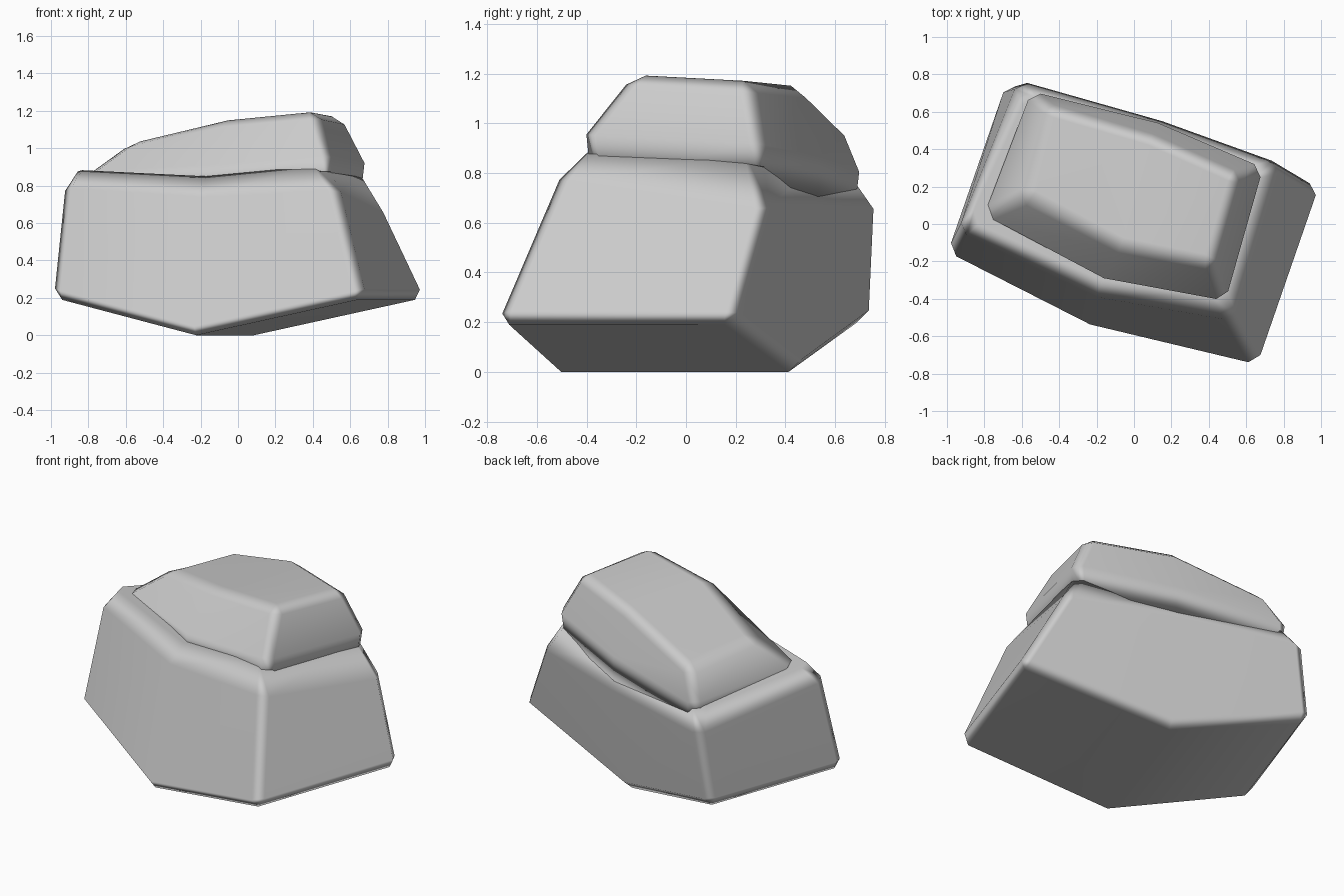
import bpy, bmesh, math

cube = bpy.data.objects.get("Cube")
if cube:
    bpy.data.objects.remove(cube, do_unlink=True)

stone = bpy.data.materials.new("pale_grey_stone")
stone.use_nodes = True
stone.diffuse_color = (0.6, 0.6, 0.6, 1)
stone.node_tree.nodes["Principled BSDF"].inputs["Base Color"].default_value = (0.6, 0.6, 0.6, 1)

MIDDLE = (1, 4)   # columns on the long sides, left unbevelled


def make_rock(name, rings, rim, width):
    """Stack six-point rings, cap them with two quads, then chamfer corners and one rim."""
    bm = bmesh.new()
    rows = [[bm.verts.new(p) for p in ring] for ring in rings]
    for low, high in zip(rows, rows[1:]):
        for i in range(6):
            j = (i + 1) % 6
            bm.faces.new((low[i], low[j], high[j], high[i]))
    for row in (rows[0], rows[-1]):
        a, b, c, d, e, f = row
        bm.faces.new((a, b, e, f))
        bm.faces.new((b, c, d, e))
    bmesh.ops.recalc_face_normals(bm, faces=bm.faces)
    edges = [bm.edges.get((lo[i], hi[i])) for lo, hi in zip(rows, rows[1:])
             for i in range(6) if i not in MIDDLE]
    edges += [bm.edges.get((rows[rim][i], rows[rim][(i + 1) % 6])) for i in range(6)]
    bmesh.ops.bevel(bm, geom=edges, offset=width, segments=1, affect='EDGES',
                    profile=0.5, clamp_overlap=True)
    mesh = bpy.data.meshes.new(name)
    bm.to_mesh(mesh)
    bm.free()
    mesh.materials.append(stone)
    ob = bpy.data.objects.new(name, mesh)
    bpy.context.collection.objects.link(ob)
    for o in bpy.context.selected_objects:
        o.select_set(False)
    ob.select_set(True)
    bpy.context.view_layer.objects.active = ob
    bpy.ops.object.shade_smooth()
    # Flat-looking faces with soft chamfers
    ob.modifiers.new("soft_chamfers", 'WEIGHTED_NORMAL').weight = 80
    return ob


# Wide base with a keel-shaped underside and a sloping shoulder
make_rock("lower_rock", [
    [(-1.0, -.16, .2), (-.24, -.55, 0), (.67, -.77, .2),
     (1.01, .19, .2), (.1, .46, 0), (-.69, .75, .21)],
    [(-.94, -.04, .79), (-.2, -.39, .74), (.53, -.52, .78),
     (.79, .32, .66), (.15, .55, .66), (-.62, .77, .66)],
    [(-.88, .02, .885), (-.17, -.3, .85), (.46, -.38, .91),
     (.66, .29, .87), (.12, .48, .8), (-.57, .69, .77)],
], 0, .05)

# Smaller cap stone resting on the base, tilted down toward one end
make_rock("upper_rock", [
    [(-.75, .08, .75), (-.16, -.26, .75), (.48, -.39, .75),
     (.67, .29, .75), (.13, .53, .7), (-.54, .69, .65)],
    [(-.8, .05, .88), (-.16, -.29, .91), (.49, -.41, .96),
     (.69, .3, .92), (.13, .54, .87), (-.55, .71, .81)],
    [(-.58, .15, 1.03), (-.07, -.12, 1.15), (.42, -.22, 1.2),
     (.56, .26, 1.17), (.09, .47, 1.15), (-.46, .63, .99)],
], 2, .05)
